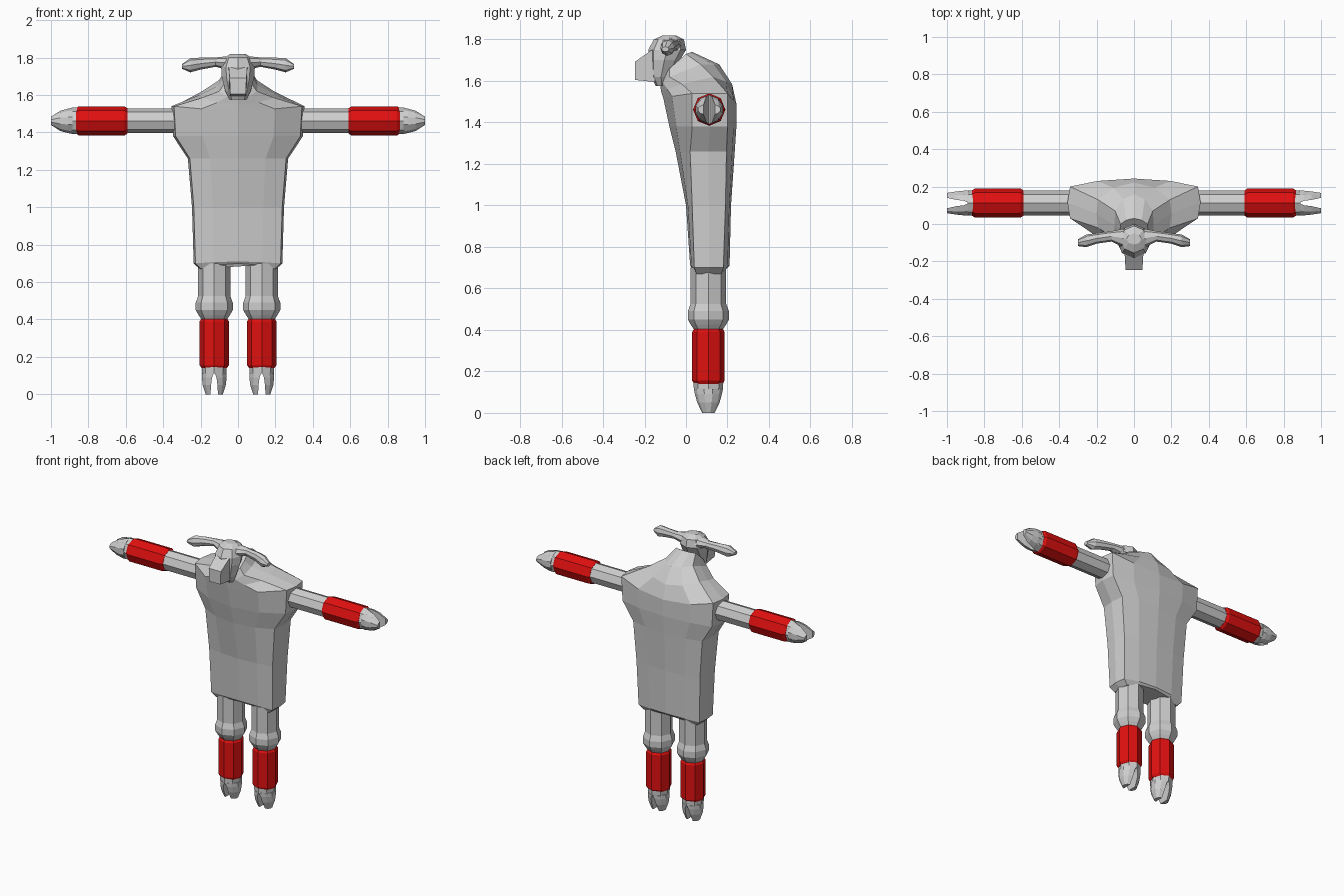
import bpy, bmesh, math

if "Cube" in bpy.data.objects:
    bpy.data.objects.remove(bpy.data.objects["Cube"])


def material(name, rgb):
    m = bpy.data.materials.new(name)
    m.diffuse_color = (*rgb, 1)
    m.use_nodes = True
    m.node_tree.nodes["Principled BSDF"].inputs["Base Color"].default_value = m.diffuse_color
    return m


GREY = material("light grey", (0.62, 0.62, 0.62))
RED = material("red", (0.75, 0.005, 0.005))


def loft(name, shells, mat, mirror=False):
    """Skin each list of rings into a closed flat-shaded shell."""
    bm = bmesh.new()
    for rings in shells:
        vs = [[bm.verts.new(p) for p in r] for r in rings]
        n = len(vs[0])
        for a, b in zip(vs, vs[1:]):
            for i in range(n):
                j = (i + 1) % n
                bm.faces.new((a[i], a[j], b[j], b[i]))
        bm.faces.new(vs[0])
        bm.faces.new(vs[-1])
    bmesh.ops.recalc_face_normals(bm, faces=bm.faces)
    me = bpy.data.meshes.new(name)
    bm.to_mesh(me)
    bm.free()
    me.materials.append(mat)
    ob = bpy.data.objects.new(name, me)
    bpy.context.collection.objects.link(ob)
    if mirror:
        ob.modifiers.new("Mirror", 'MIRROR')
    return ob


def octagon(ru, rv):
    return [(ru * math.cos(k * math.pi / 4), rv * math.sin(k * math.pi / 4)) for k in range(8)]


# Limb frames: u = across the cleft, v = other cross axis, t = along the limb
def leg(u, v, t):
    return (0.127 + u, 0.108 + v, t)


def arm(u, v, t):
    return (t, 0.112 + u, 1.462 + v)


def tube(name, frame, profile, mat):
    loft(name, [[[frame(u, v, t) for u, v in octagon(r, r)] for t, r in profile]], mat, True)


def hoof(name, frame, start, direction, tip_in, tip_out, tip_v):
    """Short stump that splits into two tapering toes."""
    def at(d):
        return start + direction * d
    shells = [[[frame(u, v, at(d)) for u, v in octagon(ru, rv)]
               for d, ru, rv in ((-0.01, 0.066, 0.072), (0.03, 0.066, 0.07))]]
    for s in (-1, 1):
        toe = []
        for d, ui, uo, v in ((0.025, 0.002, 0.066, 0.07), (0.05, 0.012, 0.066, 0.065),
                             (0.09, 0.017, 0.062, 0.054), (0.14, tip_in, tip_out, tip_v)):
            m = ui + 0.6 * (uo - ui)
            half = [(ui, -v), (m, -0.8 * v), (uo, -0.3 * v), (uo, 0.3 * v), (m, 0.8 * v), (ui, v)]
            toe.append([frame(s * a, b, at(d)) for a, b in half])
        shells.append(toe)
    loft(name, shells, GREY, True)


# Torso and neck: front, side-front, side-back, back as (y, z), then half width
torso_rings = [
    ((.03, .70), (.05, .67), (.17, .67), (.20, .70), .205),
    ((.02, .71), (.04, .70), (.18, .70), (.21, .71), .237),
    ((.00, 1.0), (.03, 1.0), (.19, 1.0), (.217, 1.0), .246),
    ((-.05, 1.26), (.02, 1.26), (.195, 1.26), (.235, 1.26), .268),
    ((-.08, 1.38), (.03, 1.38), (.20, 1.38), (.243, 1.38), .347),
    ((-.11, 1.52), (.03, 1.54), (.20, 1.54), (.243, 1.49), .356),
    ((-.12, 1.55), (-.02, 1.585), (.13, 1.62), (.222, 1.585), .20),
    ((-.125, 1.58), (-.08, 1.62), (.07, 1.68), (.16, 1.68), .105),
    ((-.11, 1.62), (-.08, 1.66), (.00, 1.73), (.03, 1.74), .075),
]


def mix(a, b, t):
    return tuple(p + (q - p) * t for p, q in zip(a, b))


def torso_ring(f, sf, sb, b, w):
    right = [(.55 * w, mix(f, sf, .3)), (.96 * w, sf), (w, mix(sf, sb, .5)),
             (.96 * w, sb), (.55 * w, mix(b, sb, .3))]
    pts = [(0, f)] + right + [(0, b)] + [(-x, p) for x, p in reversed(right)]
    return [(x, *p) for x, p in pts]


loft("torso", [[torso_ring(*r) for r in torso_rings]], GREY)

# Head: z, half width, front y, back y
head = []
for z, w, yf, yb in ((1.575, .045, -.145, -.09), (1.62, .068, -.17, -.07), (1.70, .088, -.178, -.03),
                     (1.75, .09, -.182, .0), (1.80, .07, -.155, -.01), (1.82, .04, -.11, -.05)):
    head.append([(u, (yf + yb) / 2 + v, z) for u, v in octagon(w, (yb - yf) / 2)])
loft("head", [head], GREY)

# Snout block
loft("snout", [[[(-w, y, z0), (w, y, z0), (w * 1.1, y, z1), (-w * 1.1, y, z1)]
                for y, w, z0, z1 in ((-.247, .041, 1.605, 1.692), (-.15, .046, 1.595, 1.76))]], GREY)

# Ears: x, y centre, y radius, z centre, z radius
ears = ((.03, -.08, .06, 1.77, .04), (.12, -.066, .028, 1.776, .025), (.20, -.077, .028, 1.768, .032),
        (.255, -.09, .034, 1.759, .038), (.30, -.10, .018, 1.753, .012))
loft("ear", [[[(x, yc + u, zc + v) for u, v in octagon(ry, rz)] for x, yc, ry, zc, rz in ears]], GREY, True)

# Legs with knee bulge, arms, red sleeves
tube("leg", leg, ((.15, .066), (.40, .068), (.425, .085), (.45, .099), (.49, .099), (.525, .086), (.70, .086)), GREY)
tube("arm", arm, ((.30, .066), (.87, .066)), GREY)
tube("leg_sleeve", leg, ((.14, .068), (.155, .078), (.39, .078), (.407, .068)), RED)
tube("arm_sleeve", arm, ((.592, .068), (.607, .078), (.85, .078), (.866, .068)), RED)

# Cloven hooves
hoof("foot_hoof", leg, .14, -1, .02, .046, .03)
hoof("hand_hoof", arm, .86, 1, .028, .054, .022)
